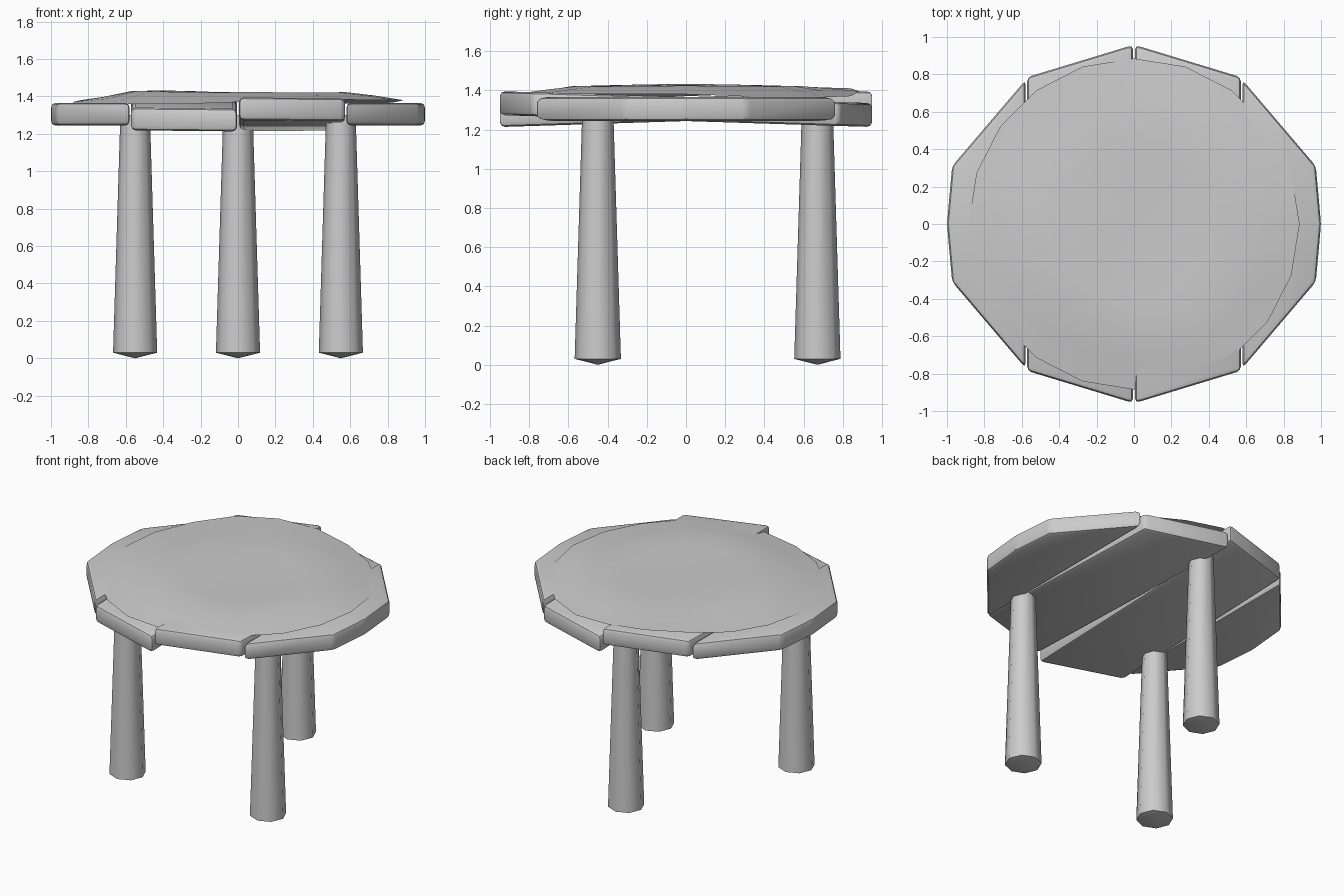
import bpy, bmesh
from math import sin, cos, pi, radians

if "Cube" in bpy.data.objects:
    bpy.data.objects.remove(bpy.data.objects["Cube"])


def make_object(name, bm, angle):
    bmesh.ops.recalc_face_normals(bm, faces=bm.faces)
    mesh = bpy.data.meshes.new(name)
    bm.to_mesh(mesh)
    bm.free()
    ob = bpy.data.objects.new(name, mesh)
    bpy.context.collection.objects.link(ob)
    bpy.ops.object.select_all(action='DESELECT')
    ob.select_set(True)
    bpy.context.view_layer.objects.active = ob
    bpy.ops.object.shade_smooth_by_angle(angle=radians(angle))
    return ob


def plank(name, outline, z0, slope):
    """Extruded outline, tipped along y, with rounded edges."""
    bm = bmesh.new()
    face = bm.faces.new([bm.verts.new((x, y, z0)) for x, y in outline])
    ext = bmesh.ops.extrude_face_region(bm, geom=[face])
    for v in ext['geom']:
        if isinstance(v, bmesh.types.BMVert):
            v.co.z += 0.122
    for v in bm.verts:
        v.co.z += v.co.y * slope
    bmesh.ops.bevel(bm, geom=bm.edges[:], offset=0.025, segments=2,
                    affect='EDGES', profile=0.5, clamp_overlap=True)
    return make_object(name, bm, 40)


def leg(name, x, y):
    """Tapered eight-sided leg with a shallow pointed foot."""
    bm = bmesh.new()
    n = 8
    rings = []
    for r, z in ((0.118, 0.03), (0.079, 1.30)):
        rings.append([bm.verts.new((x + r * cos(2 * pi * i / n),
                                    y + r * sin(2 * pi * i / n), z))
                      for i in range(n)])
    tip = bm.verts.new((x, y, 0.0))
    for i in range(n):
        j = (i + 1) % n
        bm.faces.new((rings[0][i], rings[0][j], rings[1][j], rings[1][i]))
        bm.faces.new((tip, rings[0][j], rings[0][i]))
    bm.faces.new(rings[1])
    return make_object(name, bm, 60)


# Four seat planks: flat outer pair, inner pair tipped opposite ways
for side, s in (("left", -1), ("right", 1)):
    outer = [(0.58, -0.77), (0.972, -0.31), (1.0, 0), (0.972, 0.31), (0.58, 0.77)]
    inner = [(0.005, -0.957), (0.572, -0.785), (0.572, 0.785), (0.005, 0.957)]
    plank(side + "_outer_plank", [(s * x, y) for x, y in outer], 1.244, 0)
    plank(side + "_inner_plank", [(s * x, y) for x, y in inner], 1.243, -s * 0.032)

# Legs
leg("front_left_leg", -0.55, -0.45)
leg("front_right_leg", 0.55, -0.45)
leg("back_leg", 0.0, 0.67)

# Thin uneven seat cover, draped over the planks
rim = [1.38, 1.37, 1.355, 1.365, 1.37, 1.395, 1.41, 1.41, 1.39, 1.38,
       1.37, 1.355, 1.355, 1.36, 1.36, 1.37, 1.385, 1.385, 1.38, 1.38]
bm = bmesh.new()
n = len(rim)
rings = []
for r in (0.885, 0.73, 0.57, 0.40, 0.20):
    ring = []
    for i in range(n):
        a = 2 * pi * i / n
        x, y = r * cos(a), r * sin(a)
        t = min(1.0, (0.885 - r) / 0.315)
        top = 1.422 + 0.010 * sin(5 * x + 3.6) * cos(3 * y)
        ring.append(bm.verts.new((x, y, rim[i] * (1 - t) + top * t)))
    rings.append(ring)
centre = bm.verts.new((0, 0, 1.417))
for a, b in zip(rings, rings[1:]):
    for i in range(n):
        j = (i + 1) % n
        bm.faces.new((a[i], a[j], b[j], b[i]))
for i in range(n):
    bm.faces.new((rings[-1][i], rings[-1][(i + 1) % n], centre))
make_object("seat_cover", bm, 60)
